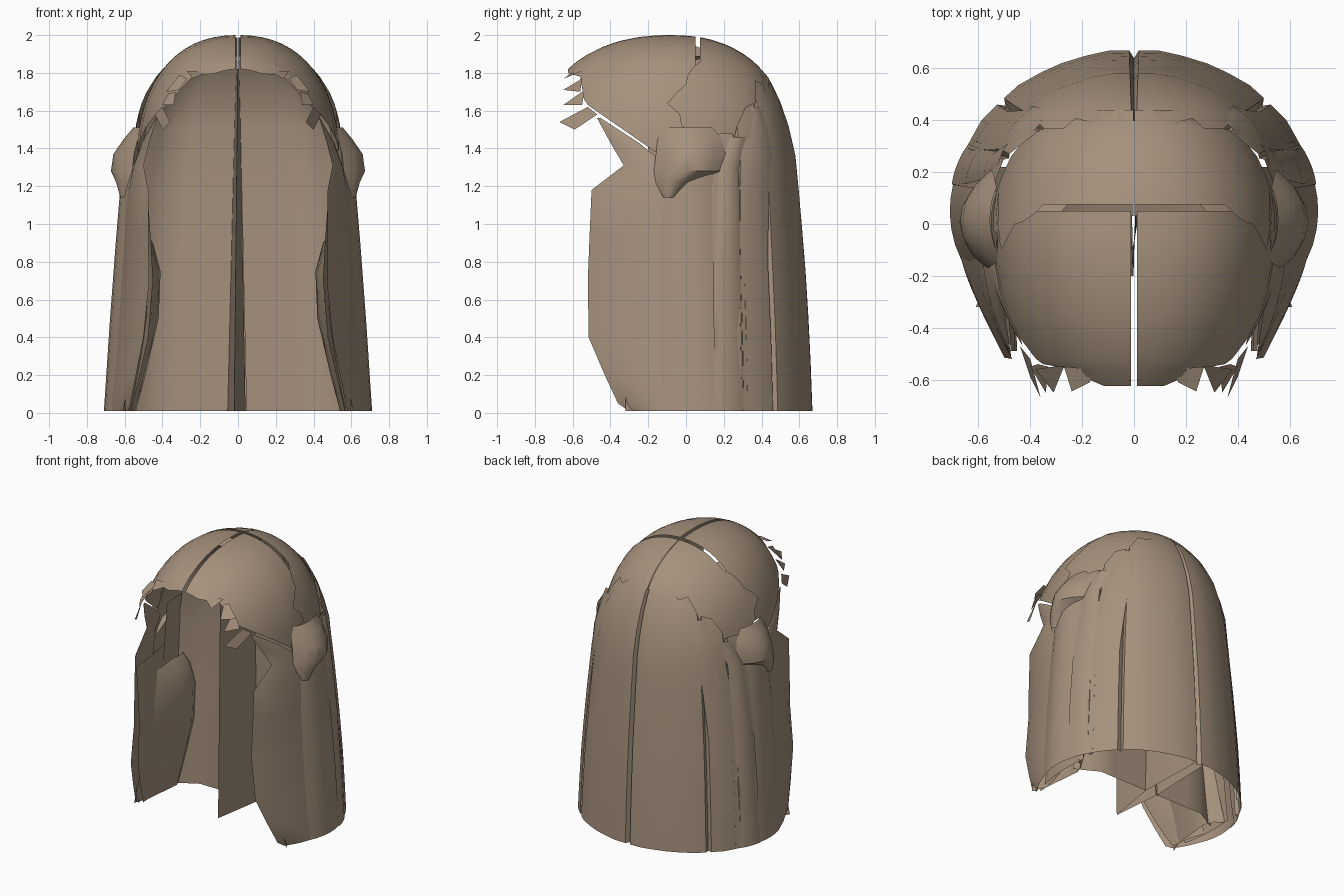
import bpy, math

hair = bpy.data.materials.new("light_brown_hair")
hair.diffuse_color = (0.38, 0.285, 0.205, 1)


def interp(table, t):
    """Piecewise linear lookup of (key, value) pairs."""
    for (a, va), (b, vb) in zip(table, table[1:]):
        if t <= b:
            return va + (vb - va) * max(0, (t - a) / (b - a))
    return table[-1][1]


def loft(name, rows, mirror=True, angle=35):
    """Sheet through rows of equally many points."""
    n = len(rows[0])
    faces = [(r * n + i, r * n + i + 1, (r + 1) * n + i + 1, (r + 1) * n + i)
             for r in range(len(rows) - 1) for i in range(n - 1)]
    me = bpy.data.meshes.new(name)
    me.from_pydata([p for r in rows for p in r], [], faces)
    me.materials.append(hair)
    ob = bpy.data.objects.new(name, me)
    bpy.context.collection.objects.link(ob)
    if mirror:
        m = ob.modifiers.new("mirror", 'MIRROR')
        m.use_mirror_merge = False
    bpy.ops.object.select_all(action='DESELECT')
    ob.select_set(True)
    bpy.context.view_layer.objects.active = ob
    bpy.ops.object.shade_smooth_by_angle(angle=math.radians(angle))
    return ob


def strand(name, rows, n=6):
    """Bowed lock; each row is z, front xy, back xy, outward bulge."""
    out = []
    for z, (x0, y0), (x1, y1), bulge in rows:
        dx, dy = x1 - x0, y1 - y0
        d = math.hypot(dx, dy) or 1
        row = []
        for i in range(n + 1):
            t = i / n
            b = bulge * math.sin(math.pi * t) ** 0.8
            row.append((x0 + dx * t + dy / d * b, y0 + dy * t - dx / d * b, z))
        out.append(row)
    return loft(name, out)


# Crown: rounded dome sliced across at stations along y
HX, HZ, YC, ZC, E = 0.54, 0.70, -0.08, 1.30, 1.15
zigzag = [(0, 0), (.5, 0), (.6, .06), (.74, .08), (.84, .19), (.95, .09), (1, .1)]


def crown_row(y0, zlow, skew=0.0, lift=0.0, seam=0.012, n=14):
    def ratio(y):
        return ((y - YC) / (0.74 if y < YC else 0.65)) ** 2
    top0 = HZ * max(0.01, 1 - ratio(y0) ** E) ** (1 / (2 * E))
    amax = math.acos(max(0.05, min(1, (zlow - ZC) / top0)))
    row = []
    for i in range(n + 1):
        s = i / n
        y = y0 - skew * interp(zigzag, s)
        top = HZ * max(0.01, 1 - ratio(y) ** E) ** (1 / (2 * E))
        z = top * math.cos(amax * s)
        x2 = max(0, 1 - (z / HZ) ** (2 * E)) ** (1 / E) - ratio(y)
        x = HX * math.sqrt(max(0, x2))
        row.append((max(seam, x + lift * s), y, ZC + z))
    return row


front_edge = [(-.63, 1.80), (-.56, 1.78), (-.54, 1.66), (-.52, 1.63), (-.16, 1.38),
              (-.13, 1.42), (-.09, 1.5), (.05, 1.5)]
loft("front_crown", [crown_row(y, interp(front_edge, y)) for y in
     (-.625, -.59, -.56, -.54, -.52, -.44, -.35, -.25, -.16, -.13, -.09, -.02, .05)])

mid_edge = [(.075, 1.52), (.2, 1.38), (.3, 1.43), (.38, 1.56), (.44, 1.72)]
loft("rear_crown", [crown_row(y, interp(mid_edge, y), (.44 - y) / .365, 0.02, .002)
     for y in (.075, .13, .2, .25, .3, .34, .38, .44)])

# Back curtain: half rings that widen downwards, with a jagged top
width = [(0, .715), (.4, .695), (.8, .66), (1.2, .605), (1.4, .57), (1.6, .51), (1.75, .43), (1.85, .33)]
depth = [(0, .67), (.4, .655), (.8, .63), (1.2, .595), (1.4, .575), (1.6, .52), (1.75, .45), (1.85, .37)]


def ring(z, degrees, out=0.0):
    """Point on the curtain, measured from the side round to the back."""
    c, s = math.cos(math.radians(degrees)), math.sin(math.radians(degrees))
    e = 2.05 + 0.25 * max(0, min(1, z - .8))
    r = (max(0, c) ** e + s ** e) ** (-1 / e)
    return ((interp(width, z) + out) * c * r, (interp(depth, z) + out) * s * r)


# columns: angle, offset (grooves are pressed in), top height
columns = [(90, -.03, 1.78), (88.5, 0, 1.80), (82, .004, 1.82), (75, 0, 1.77), (67, 0, 1.80),
           (60, 0, 1.74), (52, .004, 1.76), (46, 0, 1.66), (44.5, -.025, 1.60), (43, 0, 1.64),
           (36, .006, 1.62), (29, 0, 1.52), (27.5, -.025, 1.45), (26, 0, 1.48), (19, .004, 1.48),
           (13, 0, 1.45)]
rows = []
for k in range(11):
    f = (k / 10) ** 1.5
    rows.append([(*ring(z, a, out), z) for a, out, top in columns
                 for z in [0.01 + (top - 0.01) * (1 - f)]])
loft("back_curtain", rows)

# Overlapping locks that sit just outside the curtain
strand("rear_side_lock", [(z, ring(z, a), ring(z, b), w) for z, a, b, w in (
    (1.62, 40, 47, .005), (1.5, 34, 50, .015), (1.38, 30, 50, .02), (1.2, 28, 46, .012),
    (.8, 27, 43, .008), (.35, 27, 43, .006), (.01, 27, 43, .006))])
strand("behind_ear_lock", [(z, ring(z, a, .005), ring(z, b), w) for z, a, b, w in (
    (1.46, 24, 34, .01), (1.3, 17, 28, .02), (.8, 14, 27, .015), (.01, 13, 27, .01))])

# Flat inner lining that hangs behind the face
lining = []
for z, y in ((.01, .17), (.4, .17), (.8, .17), (1.2, .17), (1.5, .16), (1.7, .13), (1.86, .03), (1.89, .12)):
    w = interp([(0, .59), (.4, .58), (.8, .56), (1.2, .53), (1.5, .49), (1.7, .42), (1.86, .30)], z)
    inner = .045 * (1 - z / 2.1) if z < 1.8 else .002
    lining.append([(inner + (w - inner) * t, y - .09 * max(0, t - .7) / .3, z)
                   for t in (0, .25, .5, .7, .85, 1)])
loft("inner_lining", lining)

# Centre fold running from the back inwards
for side, bx in (("left", -.055), ("right", .04)):
    loft("centre_fold_" + side, [
        [(-.02 * (1 - z / 2), -.2, z), (bx * (1 - z / 2.3), .17, z),
         (bx * .7 * (1 - z / 2.3), interp(depth, z) - .02, z)]
        for z in (.01, .4, .8, 1.2, 1.5, 1.7, 1.82)], mirror=False)
loft("centre_fold_top", [[(-.004, -.2, 1.82), (-.004, .37, 1.82)],
                         [(-.004, -.12, 1.95), (-.004, .03, 1.95)]], mirror=False)

# Front side lock with a peak beneath the hairline
strand("front_side_lock", [
    (1.56, (.43, -.47), (.435, -.45), 0), (1.43, (.47, -.40), (.51, -.25), .01),
    (1.31, (.50, -.33), (.55, -.10), .02), (1.18, (.475, -.50), (.585, -.12), .02),
    (.95, (.475, -.51), (.60, -.12), .02), (.7, (.47, -.52), (.62, -.12), .02),
    (.4, (.50, -.515), (.64, -.12), .015), (.2, (.54, -.43), (.655, -.12), .015),
    (.05, (.57, -.36), (.67, -.12), .01), (.01, (.58, -.30), (.67, -.12), .01)])

# Inner side of the front lock
strand("inner_lock", [
    (1.1, (.475, -.49), (.53, -.08), -.01), (.9, (.46, -.49), (.53, -.06), -.02),
    (.7, (.45, -.49), (.54, -.05), -.02), (.4, (.475, -.47), (.56, -.05), -.02),
    (.2, (.52, -.38), (.59, -.03), -.02), (.01, (.565, -.28), (.62, -.02), -.01)])

# Folded lock curling in behind it
fold = [(.97, .49, .50), (.9, .47, .45), (.75, .45, .41), (.5, .46, .42), (.2, .53, .49), (.01, .57, .54)]
loft("inner_fold_lock", [[(a + .04, -.32, z), (a, -.22, z), (b + .01, -.03, z),
                          (b, .07, z), (b + .03, .14, z), (b + .09, .18, z)] for z, a, b in fold])
strand("inner_back_lock", [
    (1.4, (.50, -.10), (.49, .22), .02), (.9, (.51, -.14), (.53, .22), .02),
    (.4, (.55, -.18), (.58, .22), .02), (.01, (.60, -.20), (.62, .22), .02)])

# Lock over the ear, with a swollen tuft at its top
strand("ear_lock", [
    (1.50, (.53, -.10), (.53, .12), .02), (1.42, (.54, -.13), (.54, .16), .05),
    (1.3, (.555, -.14), (.56, .17), .06), (1.2, (.57, -.14), (.575, .17), .05),
    (.9, (.60, -.14), (.615, .17), .04), (.5, (.63, -.14), (.645, .19), .04),
    (.2, (.65, -.14), (.665, .20), .04), (.01, (.665, -.14), (.675, .22), .04)])
strand("ear_tuft", [
    (1.51, (.52, -.12), (.53, .14), .03), (1.45, (.53, -.15), (.54, .19), .07),
    (1.37, (.55, -.16), (.55, .21), .11), (1.28, (.56, -.17), (.565, .19), .11),
    (1.22, (.58, -.16), (.59, .04), .06), (1.14, (.60, -.12), (.605, -.06), .02)])

# Small loose shards along the hairline
shards = [
    [(.16, -.56, 1.81), (.27, -.55, 1.81), (.17, -.61, 1.80), (.24, -.645, 1.77)],
    [(.27, -.55, 1.77), (.31, -.55, 1.79), (.31, -.65, 1.71), (.38, -.56, 1.70)],
    [(.33, -.55, 1.70), (.37, -.54, 1.69), (.34, -.65, 1.63), (.40, -.55, 1.63)],
    [(.40, -.52, 1.62), (.44, -.47, 1.58), (.36, -.67, 1.54), (.40, -.59, 1.50)]]
for i, (a, b, c, d) in enumerate(shards):
    loft("hairline_shard_%d" % (i + 1), [[a, b], [c, d]])
